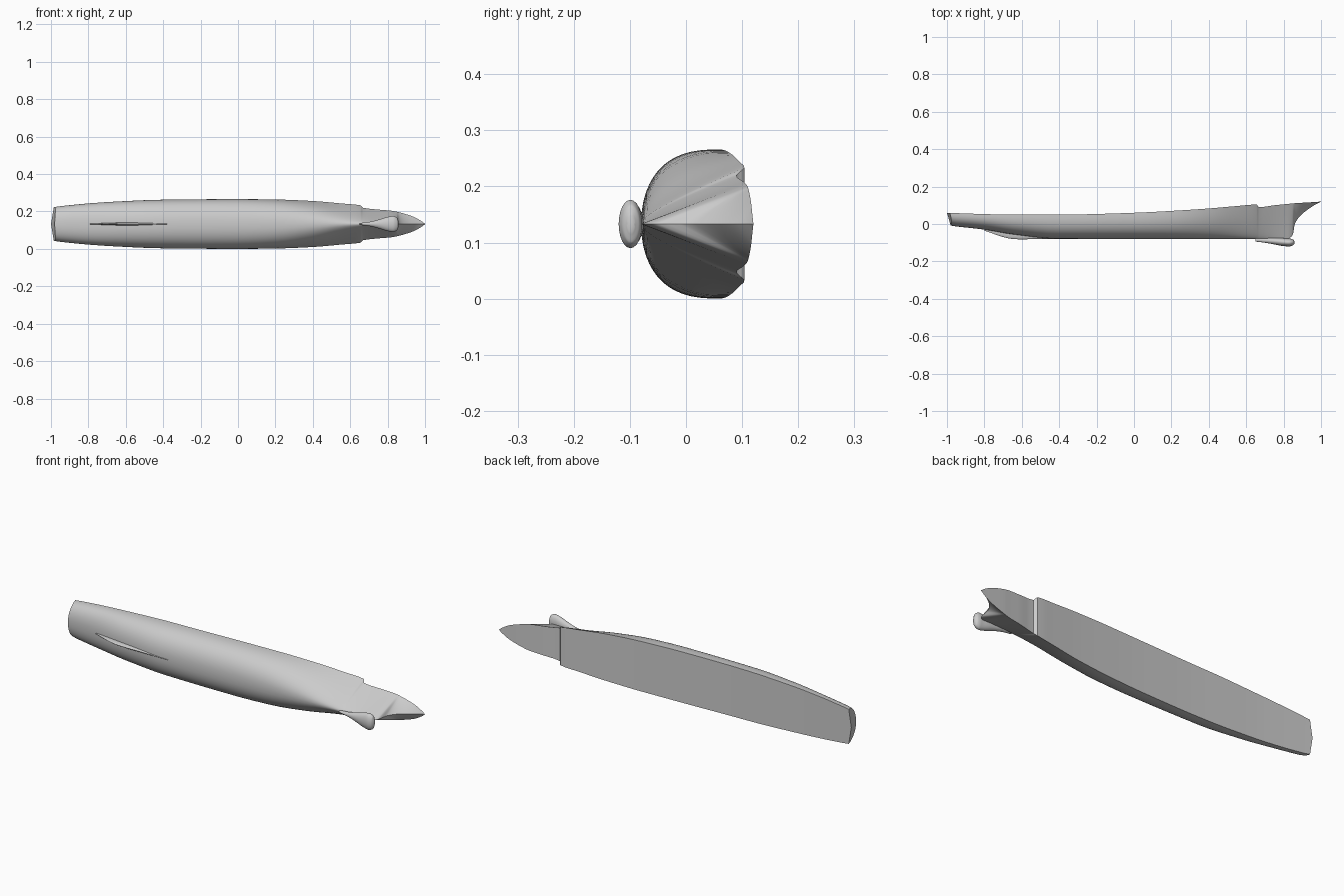
import bpy, bmesh, math

AXIS = 0.133   # height of the hull's centre plane
LEVELS = 14    # points from keel to deck edge

cube = bpy.data.objects.get("Cube")
if cube:
    bpy.data.objects.remove(cube)

grey = bpy.data.materials.new("hull_grey")
grey.use_nodes = True
colour = (0.6, 0.6, 0.6, 1)
grey.diffuse_color = colour
grey.node_tree.nodes["Principled BSDF"].inputs["Base Color"].default_value = colour


def refine(rows, steps):
    """Insert stations along x with an overshoot-free spline."""
    def slope(a, b, c):
        return (b[c] - a[c]) / (b[0] - a[0])

    def tangent(i, c):
        if i == 0:
            return slope(rows[0], rows[1], c)
        if i == len(rows) - 1:
            return slope(rows[-2], rows[-1], c)
        p, q = slope(rows[i - 1], rows[i], c), slope(rows[i], rows[i + 1], c)
        return 2 * p * q / (p + q) if p * q > 0 else 0

    out = []
    for i in range(len(rows) - 1):
        a, b = rows[i], rows[i + 1]
        h = b[0] - a[0]
        for k in range(steps):
            u = k / steps
            row = [a[0] + h * u]
            for c in range(1, len(a)):
                e = u * u * (3 - 2 * u)
                row.append(a[c] + (b[c] - a[c]) * e
                           + h * u * (1 - u) ** 2 * tangent(i, c)
                           - h * u * u * (1 - u) * tangent(i + 1, c))
            out.append(row)
    return out + [list(rows[-1])]


def finish(bm, name):
    bmesh.ops.remove_doubles(bm, verts=bm.verts, dist=0.00005)
    bmesh.ops.recalc_face_normals(bm, faces=bm.faces)
    mesh = bpy.data.meshes.new(name)
    bm.to_mesh(mesh)
    bm.free()
    mesh.materials.append(grey)
    obj = bpy.data.objects.new(name, mesh)
    bpy.context.collection.objects.link(obj)
    bpy.ops.object.select_all(action="DESELECT")
    obj.select_set(True)
    bpy.context.view_layer.objects.active = obj
    bpy.ops.object.shade_smooth_by_angle(angle=math.radians(35))


def loft_ellipses(name, rows, sides=24):
    """Closed body from stations: x, half width, centre y, half depth."""
    bm = bmesh.new()
    rings = []
    for x, w, y, d in refine(rows, 5):
        angles = [math.tau * k / sides for k in range(sides)]
        rings.append([bm.verts.new((x, y + d * math.cos(a), AXIS + w * math.sin(a)))
                      for a in angles])
    for a, b in zip(rings, rings[1:]):
        for k in range(sides):
            j = (k + 1) % sides
            bm.faces.new((a[k], a[j], b[j], b[k]))
    bm.faces.new(rings[0])
    bm.faces.new(rings[-1])
    finish(bm, name)


# Hull stations: x, keel y, deck y, half beam, bow flare
hull_rows = [
    (-1, -.008, .06, .09, 0),
    (-.8, -.03, .053, .11, 0),
    (-.65, -.055, .05, .12, 0),
    (-.4, -.079, .05, .13, 0),
    (0, -.08, .06, .133, 0),
    (.2, -.08, .07, .131, .06),
    (.4, -.08, .083, .123, .3),
    (.55, -.08, .096, .11, .6),
    (.655, -.08, .104, .1, .78),
    (.668, -.08, .09, .087, .8),
    (.75, -.08, .1, .077, .95),
    (.82, -.08, .107, .071, 1),
    (.848, -.06, .11, .066, 1),
    (.86, 0, .111, .063, 1),
    (.89, .045, .113, .055, 1),
    (.94, .085, .116, .038, 1),
    (.975, .107, .118, .019, 1),
    (1, .119, .12, .001, 1),
]

bm = bmesh.new()
sections = []
for n, (x, keel, deck, beam, flare) in enumerate(refine(hull_rows, 4)):
    half = []
    for k in range(LEVELS + 1):
        t = (k / LEVELS) ** 1.8
        round_side = (1 - (1 - t) ** 2.6) ** (1 / 2.2)
        r = (1 - flare) * round_side + flare * t
        # The first station is the raked, curved transom
        shift = .02 * (1 - t) + .015 * r * r if n == 0 else 0
        half.append((x + shift, keel + (deck - keel) * t, beam * r))
    keel_vert = bm.verts.new((half[0][0], half[0][1], AXIS))
    sides = [[keel_vert] + [bm.verts.new((px, py, AXIS + s * w)) for px, py, w in half[1:]]
             for s in (1, -1)]
    sections.append(sides)

# Side plating and flat deck
for n, (a, b) in enumerate(zip(sections, sections[1:])):
    for p, q in zip(a, b):
        for k in range(LEVELS):
            bm.faces.new((p[k], p[k + 1], q[k + 1], q[k]))
    if n:
        bm.faces.new((a[0][-1], a[1][-1], b[1][-1], b[0][-1]))

# Transom with a bulging centre line
up, down = sections[0]
x0, deck0 = hull_rows[0][0], hull_rows[0][2]
centre = [up[0]] + [bm.verts.new((x0 + .02 * (1 - (k / LEVELS) ** 1.8), up[k].co.y, AXIS))
                    for k in range(1, LEVELS + 1)]
for side in (up, down):
    bm.faces.new((centre[0], side[1], centre[1]))
    for k in range(1, LEVELS):
        bm.faces.new((centre[k], side[k], side[k + 1], centre[k + 1]))
nxt = sections[1]
bm.faces.new((up[-1], centre[-1], down[-1], nxt[1][-1], nxt[0][-1]))
finish(bm, "hull")

# Bulbous bow
loft_ellipses("bow_bulb", [
    (.65, .005, -.085, .009),
    (.7, .011, -.088, .012),
    (.75, .023, -.092, .017),
    (.8, .038, -.097, .021),
    (.83, .043, -.099, .021),
    (.85, .034, -.098, .016),
    (.858, .014, -.098, .006),
])

# Thin centre fin under the stern
loft_ellipses("stern_skeg", [
    (-.8, .001, -.028, .008),
    (-.65, .007, -.05, .03),
    (-.5, .008, -.06, .02),
    (-.35, .002, -.07, .01),
], sides=16)
